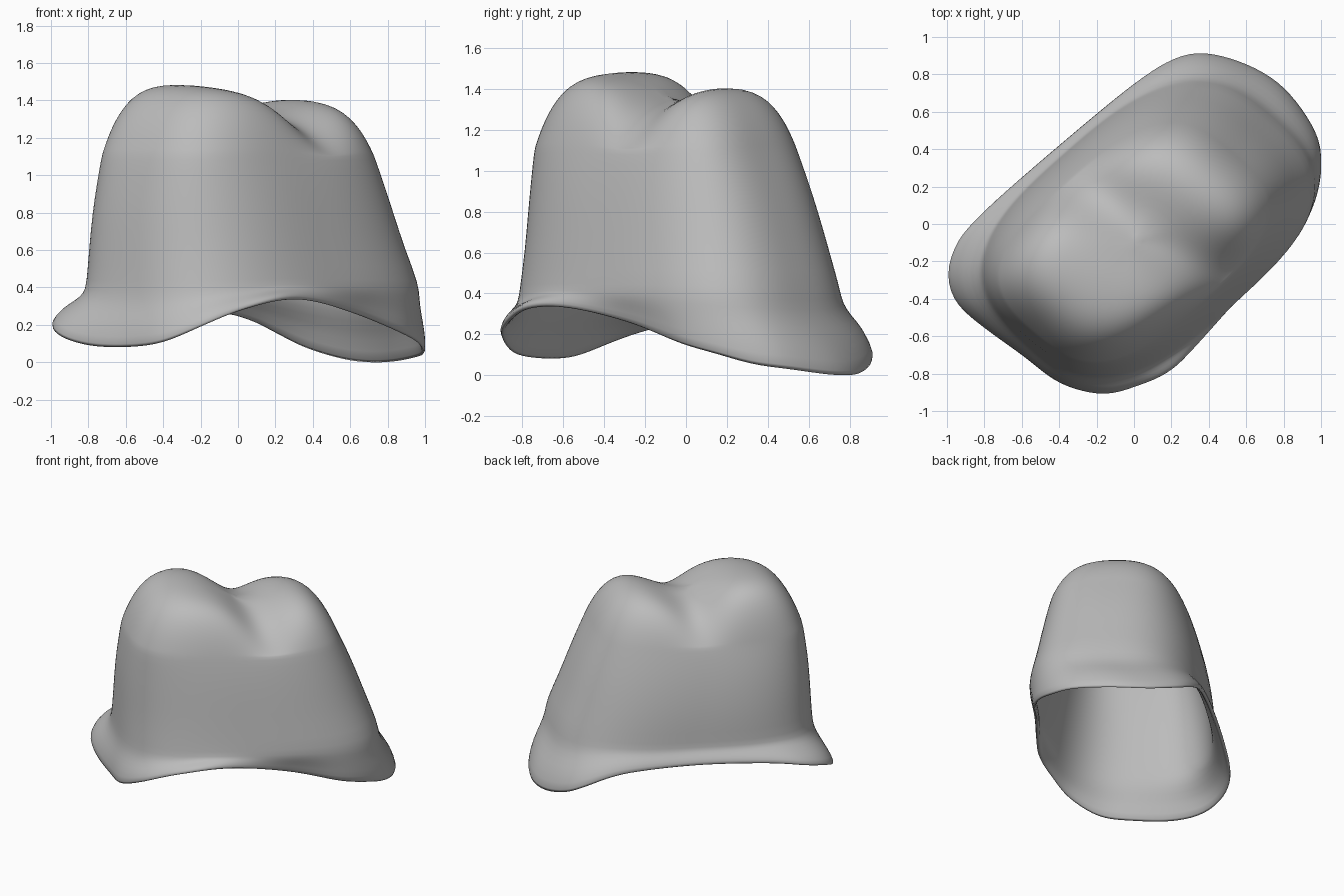
import bpy, bmesh
from math import sin, cos, tau, atan2, exp, sqrt

if "Cube" in bpy.data.objects:
    bpy.data.objects.remove(bpy.data.objects["Cube"])

SEGMENTS = 72
R2 = sqrt(0.5)

# Flared rim outline: x, y, z
RIM = [(1.01, .33, .05), (.98, .5, .03), (.81, .74, 0), (.6, .87, .01), (.36, .93, .08),
       (.2, .89, .16), (0, .76, .25), (-.4, .43, .3), (-.8, .08, .29), (-.96, -.1, .25),
       (-1.01, -.28, .2), (-.96, -.43, .14), (-.81, -.56, .09), (-.6, -.71, .08),
       (-.4, -.86, .11), (-.17, -.92, .21), (0, -.88, .28), (.2, -.79, .34),
       (.4, -.58, .33), (.65, -.28, .25), (.89, -.03, .15), (.98, .15, .1)]

# Body sections: z, u min, u max, v min, v max, squareness (u is the long diagonal)
BODY = [(.42, -.86, .92, -.68, .53, 2.9), (.6, -.85, .85, -.65, .52, 2.8),
        (.8, -.84, .78, -.62, .49, 2.8), (.97, -.82, .71, -.59, .45, 2.9),
        (1.1, -.8, .65, -.56, .41, 3.1)]


def rim_point(angle):
    """Catmull-Rom point on the rim at a polar angle."""
    n = len(RIM)
    for i in range(n):
        a, b = RIM[i], RIM[(i + 1) % n]
        start = atan2(a[1], a[0])
        span = (atan2(b[1], b[0]) - start) % tau
        t = ((angle - start) % tau) / span
        if t < 1:
            p, q = RIM[i - 1], RIM[(i + 2) % n]
            return [.5 * (2 * b1 + (c - a1) * t + (2 * a1 - 5 * b1 + 4 * c - d) * t ** 2
                          + (3 * b1 - a1 - 3 * c + d) * t ** 3)
                    for a1, b1, c, d in zip(p, a, b, q)]


def section_point(angle, section, scale=1):
    """Point on a rounded-box section, in diagonal coordinates."""
    z, u0, u1, v0, v1, n = section
    c, s = cos(angle - tau / 8), sin(angle - tau / 8)
    r = (abs(c * 2 / (u1 - u0)) ** n + abs(s * 2 / (v1 - v0)) ** n) ** (-1 / n) * scale
    return (u0 + u1) / 2 + r * c, (v0 + v1) / 2 + r * s


def to_world(u, v, z):
    """The body is slightly skewed, so x and y have different factors."""
    return ((u - v) * R2 * 1.06, (u + v) * R2 * .935, z)


def crown_height(u, v):
    """Two cusps with a groove running between them."""
    back = 1 / (1 + exp(-u * 12))
    front_cusp = 1.49 - .22 * (v - .06) ** 2 - .5 * (u + .45) ** 2
    back_cusp = 1.425 - .4 * (v + .06) ** 2 - .7 * max(0, u - .34) ** 2
    groove = .07 + .42 * (v + .08) ** 2
    middle = .02 - .2 * v
    return lerp(front_cusp, back_cusp, back) - groove * exp(-((u - middle) / .2) ** 2)


def lerp(a, b, t):
    return a + (b - a) * t


angles = [tau * i / SEGMENTS for i in range(SEGMENTS)]
rings = [[rim_point(a) for a in angles]]

# Flare from the rim up to the foot of the wall
foot = [to_world(*section_point(a, BODY[0]), BODY[0][0]) for a in angles]
for across, up in ((.28, .33), (.65, .55), (.92, .76)):
    rings.append([(lerp(p[0], q[0], across), lerp(p[1], q[1], across), lerp(p[2], q[2], up))
                  for p, q in zip(rings[0], foot)])

# Wall
for section in BODY:
    rings.append([to_world(*section_point(a, section), section[0]) for a in angles])

# Cusped crown
top = BODY[-1]
for s in (.985, .965, .935, .89, .82, .73, .62, .5, .37, .24, .1):
    ring = []
    for a in angles:
        u, v = section_point(a, top, s)
        ring.append(to_world(u, v, lerp(top[0], crown_height(u, v), 1 - s ** 7)))
    rings.append(ring)

bm = bmesh.new()
loops = [[bm.verts.new(p) for p in ring] for ring in rings]
for low, high in zip(loops, loops[1:]):
    for i in range(SEGMENTS):
        j = (i + 1) % SEGMENTS
        bm.faces.new((low[i], low[j], high[j], high[i]))
bmesh.ops.poke(bm, faces=[bm.faces.new(loops[-1])])
mesh = bpy.data.meshes.new("crown_shell")
bm.to_mesh(mesh)
bm.free()
shell = bpy.data.objects.new("crown_shell", mesh)
bpy.context.collection.objects.link(shell)

# Plain grey material
grey = bpy.data.materials.new("plain_grey")
grey.use_nodes = True
colour = (.5, .5, .5, 1)
grey.diffuse_color = colour
grey.node_tree.nodes["Principled BSDF"].inputs["Base Color"].default_value = colour
mesh.materials.append(grey)

# Thin hollow wall, smoothly rounded
solid = shell.modifiers.new("wall", 'SOLIDIFY')
solid.thickness = .03
solid.offset = -1
smooth = shell.modifiers.new("rounding", 'SUBSURF')
smooth.levels = smooth.render_levels = 1
bpy.context.view_layer.objects.active = shell
shell.select_set(True)
bpy.ops.object.shade_smooth_by_angle(angle=1.0)
